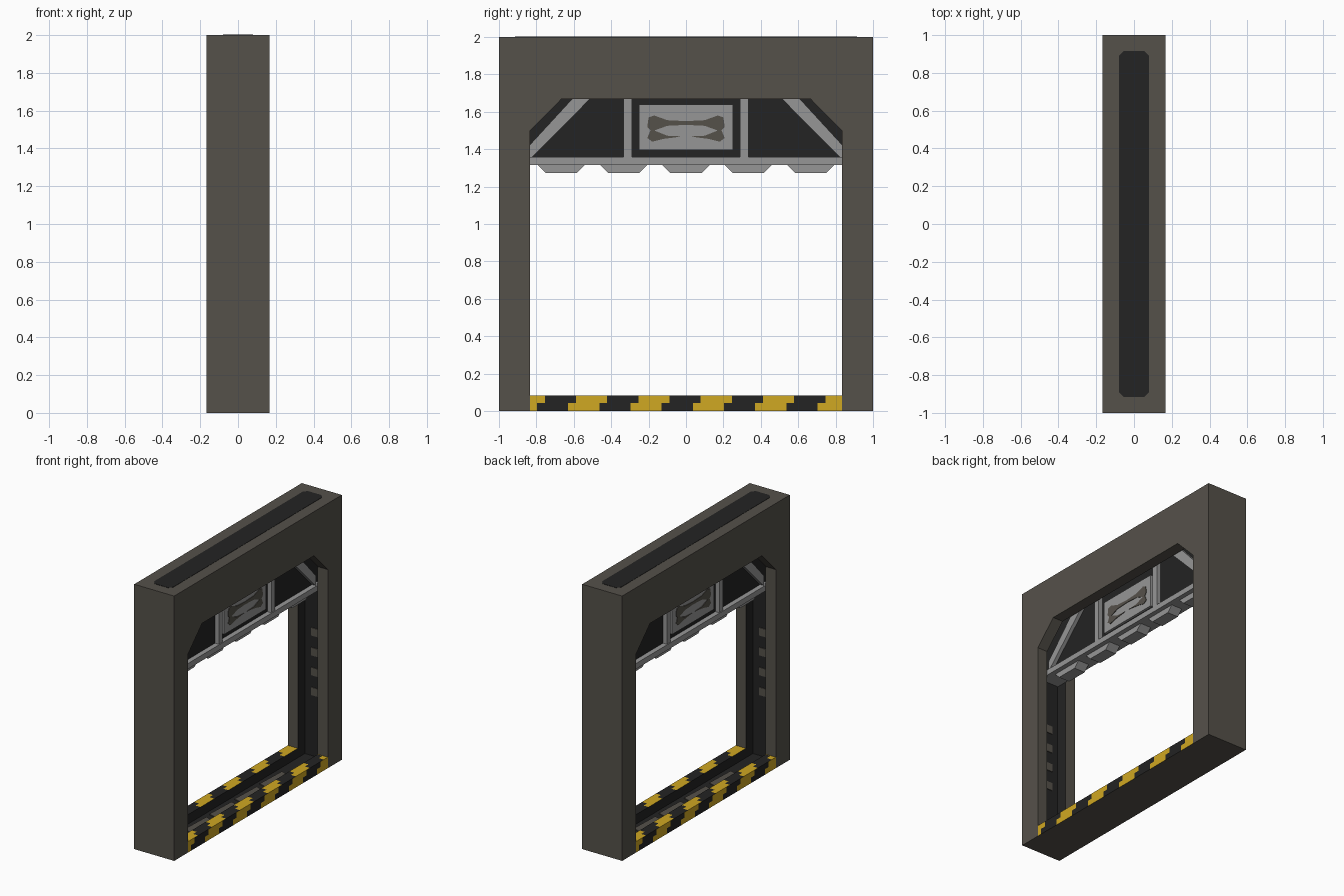
import bpy, bmesh, math

if "Cube" in bpy.data.objects:
    bpy.data.objects.remove(bpy.data.objects["Cube"])

def srgb(h):
    c = [int(h[i:i + 2], 16) / 255 for i in (0, 2, 4)]
    return [x / 12.92 if x < 0.04045 else ((x + 0.055) / 1.055) ** 2.4 for x in c] + [1]

def material(name, h):
    m = bpy.data.materials.new(name)
    m.diffuse_color = srgb(h)
    m.use_nodes = True
    m.node_tree.nodes["Principled BSDF"].inputs["Base Color"].default_value = m.diffuse_color
    return m

FRAME = material("brown_grey", "55514A")
DARK = material("charcoal", "232323")
STEEL = material("light_grey", "969696")
YELLOW = material("hazard_yellow", "D0A822")

def finish(name, bm, *mats):
    bmesh.ops.recalc_face_normals(bm, faces=bm.faces)
    me = bpy.data.meshes.new(name)
    bm.to_mesh(me)
    bm.free()
    for m in mats:
        me.materials.append(m)
    ob = bpy.data.objects.new(name, me)
    bpy.context.collection.objects.link(ob)
    return ob

def prism(name, pts, a, b, mat, axis="x"):
    """Extrude an outline from a to b: (y,z) outline along x, or (x,y) outline along z."""
    bm = bmesh.new()
    put = (lambda p, t: (t, p[0], p[1])) if axis == "x" else (lambda p, t: (p[0], p[1], t))
    lo = [bm.verts.new(put(p, a)) for p in pts]
    hi = [bm.verts.new(put(p, b)) for p in pts]
    bm.faces.new(lo)
    bm.faces.new(hi)
    n = len(pts)
    for i in range(n):
        j = (i + 1) % n
        bm.faces.new((lo[i], lo[j], hi[j], hi[i]))
    return finish(name, bm, mat)

def box(name, x, y, z, mat):
    return prism(name, [(y[0], z[0]), (y[1], z[0]), (y[1], z[1]), (y[0], z[1])], x[0], x[1], mat)

def mirrored(half):
    return half + [(-y, z) for y, z in reversed(half)]

T, C, W = 0.167, 0.083, 0.833      # half thickness, half channel width, half opening

# Frame: C-shaped section swept over the arch, with a dark door channel inside
outer = mirrored([(-1, 0), (-1, 1.5), (-1, 2)])
opening = mirrored([(-W, 0), (-W, 1.5), (-0.667, 1.667)])
channel = mirrored([(-0.917, 0), (-0.917, 1.535), (-0.70, 1.75)])
section = [(T, outer), (T, opening), (C, opening), (C, channel),
           (-C, channel), (-C, opening), (-T, opening), (-T, outer)]
bm = bmesh.new()
rings = [[bm.verts.new((x, *loop[i])) for x, loop in section] for i in range(6)]
for r, s in zip(rings, rings[1:]):
    for k in range(8):
        f = bm.faces.new((r[k], r[(k + 1) % 8], s[(k + 1) % 8], s[k]))
        f.material_index = 1 if k in (2, 3, 4) else 0
bm.faces.new(rings[0])
bm.faces.new(rings[-1])
finish("frame", bm, FRAME, DARK)

# Dark strip on the top
w, l, c = 0.08, 0.915, 0.025
prism("top_strip", [(w, l - c), (w - c, l), (c - w, l), (-w, l - c),
                    (-w, c - l), (c - w, -l), (w - c, -l), (w, c - l)], 1.995, 2.002, DARK, "z")

# Sill rails with stepped hazard stripes
P = 1 / 6
rail = [(T, 0), (T, 0.042), (T, C), (0.125, C), (C, C), (C, 0)]
shifts = [0, 0.042, 0.083, 0.125]
cuts = {-W, W}
for sh in shifts:
    cuts |= {round(-0.797 + sh + P * k, 4) for k in range(-2, 11)}
cuts = sorted(v for v in cuts if -W <= v <= W)
for name, s in (("right_sill_rail", 1), ("left_sill_rail", -1)):
    bm = bmesh.new()
    cols = [[bm.verts.new((s * x, s * y, z)) for x, z in rail] for y in cuts]
    for a, b, y0, y1 in zip(cols, cols[1:], cuts, cuts[1:]):
        for k in range(6):
            f = bm.faces.new((a[k], a[(k + 1) % 6], b[(k + 1) % 6], b[k]))
            if k < 4:
                stripe = math.floor(((y0 + y1) / 2 + 0.797 - shifts[k]) / P)
                f.material_index = 1 if stripe % 2 else 0
            else:
                f.material_index = 0 if k == 4 else 2
    bm.faces.new(cols[0])
    bm.faces.new(cols[-1])
    finish(name, bm, DARK, YELLOW, FRAME)

# Track floor between the rails, with a worn centre plate
floor = box("track_floor", (-C, C), (-0.917, 0.917), (0, 0.012), DARK)
floor.data.materials.append(FRAME)
for f in floor.data.polygons:
    if f.normal.z < -0.5:
        f.material_index = 1
for i in range(4):
    y = -0.45 + 0.3 * i
    prism("track_plate", [(-0.05, y - 0.12), (0.04, y - 0.14), (0.05, y + 0.1), (-0.04, y + 0.13)],
          0.012, 0.017, FRAME, "z")

# Small grey plates at the back of the side channels
for s in (-1, 1):
    for z in (0.5, 0.65, 0.8, 0.95):
        box("channel_plate", (-0.03, 0.03), sorted((s * 0.912, s * 0.917)), (z - 0.03, z + 0.03), FRAME)

# Raised door: dark panel and bottom bar
prism("door_panel", mirrored([(-0.91, 1.35), (-0.91, 1.53), (-0.695, 1.745)]), -0.042, 0.042, DARK)
box("door_bottom_bar", (-0.08, 0.08), (-0.912, 0.912), (1.315, 1.357), STEEL)

# Teeth under the bar
for i in range(-2, 3):
    y = i / 3
    prism("door_tooth", [(y - 0.127, 1.316), (y - 0.083, 1.272), (y + 0.083, 1.272), (y + 0.127, 1.316)],
          -0.045, 0.045, STEEL)

# Uprights and diagonal struts
strut = [(0.833, 1.355), (0.82, 1.36), (0.482, 1.70), (0.58, 1.70), (0.833, 1.425)]
for s in (-1, 1):
    box("door_upright", (-0.075, 0.075), sorted((s * 0.29, s * 0.335)), (1.355, 1.74), STEEL)
    prism("door_strut", [(s * y, z) for y, z in strut], -0.07, 0.07, STEEL)

# Centre plate with a worn bow-tie mark on both sides
box("door_centre_plate", (-0.06, 0.06), (-0.25, 0.25), (1.395, 1.64), STEEL)
mark = [(0, 1.55), (0.1, 1.555), (0.17, 1.58), (0.2, 1.57), (0.207, 1.52), (0.19, 1.5),
        (0.207, 1.46), (0.18, 1.44), (0.12, 1.455), (0.02, 1.468),
        (0.1, 1.472), (0.17, 1.5), (0.1, 1.525), (0, 1.53)]
for sx in (-1, 1):
    for sy in (-1, 1):
        prism("plate_mark", [(sy * y, z) for y, z in mark], sx * 0.059, sx * 0.064, FRAME)
